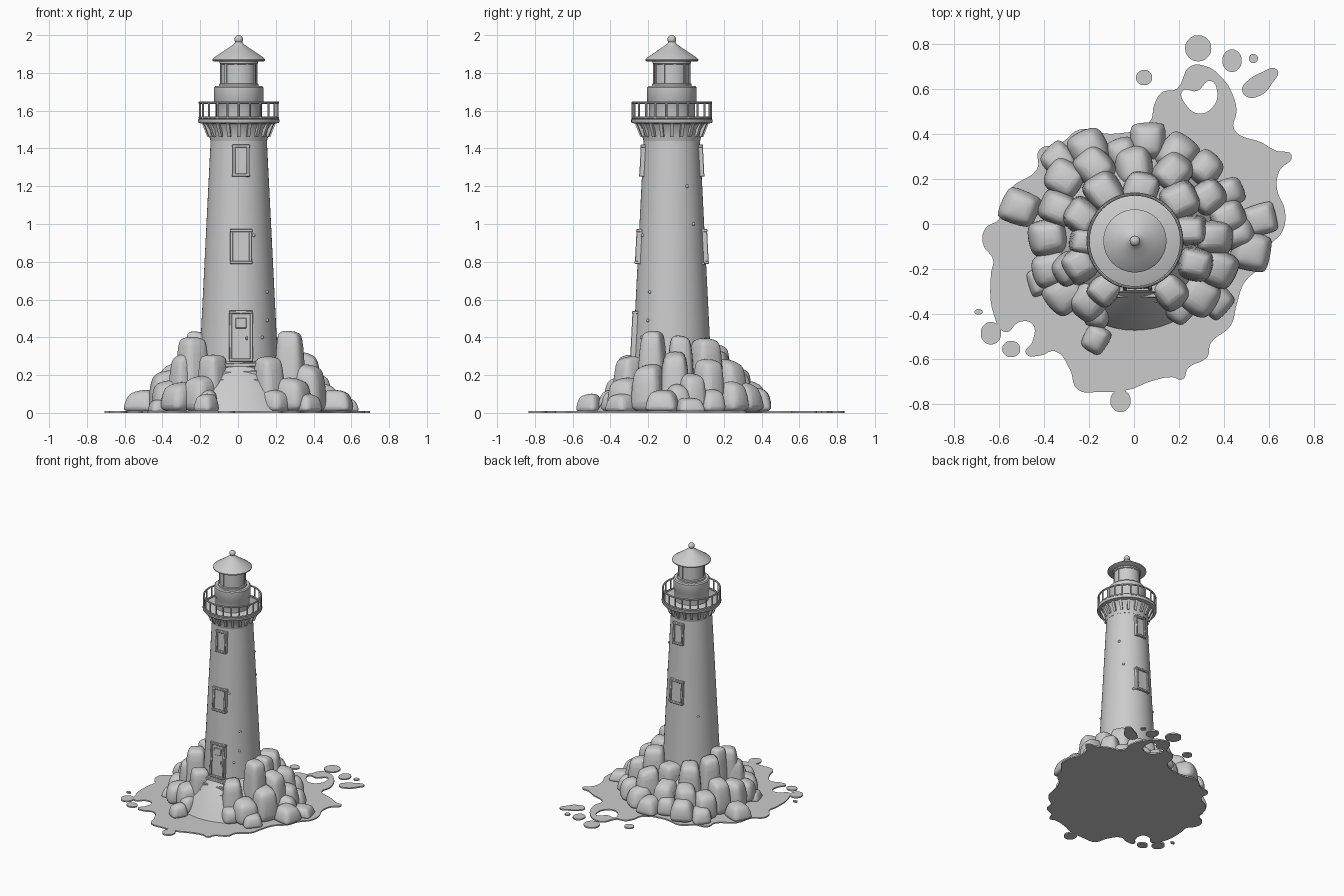
import bpy, bmesh, math, random
from mathutils import Matrix

if "Cube" in bpy.data.objects:
    bpy.data.objects.remove(bpy.data.objects["Cube"])

random.seed(4)
CX, CY = 0.004, -0.075          # tower axis
CENTRE = Matrix.Translation((CX, CY, 0))


def finish(name, bm, matrix=Matrix()):
    bmesh.ops.recalc_face_normals(bm, faces=bm.faces)
    me = bpy.data.meshes.new(name)
    bm.to_mesh(me)
    bm.free()
    ob = bpy.data.objects.new(name, me)
    ob.matrix_world = matrix
    bpy.context.collection.objects.link(ob)
    return ob


def lathe(name, profile, steps=64):
    bm = bmesh.new()
    vs = [bm.verts.new((r, 0, z)) for r, z in profile]
    es = [bm.edges.new(p) for p in zip(vs, vs[1:])]
    bmesh.ops.spin(bm, geom=vs + es, axis=(0, 0, 1), cent=(0, 0, 0),
                   angle=math.tau, steps=steps)
    bmesh.ops.remove_doubles(bm, verts=bm.verts, dist=1e-5)
    return finish(name, bm, CENTRE)


def box(bm, loc, size, matrix=Matrix()):
    bmesh.ops.create_cube(bm, size=1, matrix=matrix @ Matrix.Translation(loc)
                          @ Matrix.Diagonal((*size, 1)))


def around(n, offset=0):
    return [Matrix.Rotation(math.tau * (i + offset) / n, 4, 'Z') for i in range(n)]


def tower_r(z):
    return 0.221 - 0.05 * z


# Tower shaft with flared head and gallery deck
lathe("tower_shaft", [(0, 0.02), (0.22, 0.02), (tower_r(1.45), 1.45), (0, 1.45)])
lathe("gallery_deck", [(0, 1.44), (0.15, 1.44), (0.156, 1.465), (0.164, 1.50),
                       (0.185, 1.53), (0.212, 1.535), (0.215, 1.54), (0.215, 1.553),
                       (0.21, 1.557), (0, 1.557)])

# Brackets under the gallery
bm = bmesh.new()
for m in around(20):
    box(bm, (0.168, 0, 1.50), (0.026, 0.018, 0.075),
        m @ Matrix.Translation((0.168, 0, 1.5)) @ Matrix.Rotation(0.38, 4, 'Y')
        @ Matrix.Translation((-0.168, 0, -1.5)))
finish("gallery_brackets", bm, CENTRE)

# Railing
bm = bmesh.new()
for m in around(22, 0.5):
    bmesh.ops.create_cone(bm, cap_ends=True, segments=8, radius1=0.0055, radius2=0.0055,
                          depth=0.095, matrix=m @ Matrix.Translation((0.207, 0, 1.598)))
finish("railing_posts", bm, CENTRE)
for name, z in (("railing_top", 1.643), ("railing_bottom", 1.562)):
    bpy.ops.mesh.primitive_torus_add(location=(CX, CY, z), major_radius=0.207,
                                     minor_radius=0.0065, major_segments=64, minor_segments=8)
    bpy.context.object.name = name

# Watch room, lantern room, roof and finial
lathe("watch_room", [(0, 1.55), (0.122, 1.55), (0.122, 1.635), (0.131, 1.65),
                     (0.131, 1.722), (0.124, 1.73), (0, 1.73)])
lathe("lantern_room", [(0, 1.72), (0.105, 1.72), (0.105, 1.742), (0.094, 1.745),
                       (0.094, 1.845), (0.102, 1.85), (0.102, 1.87), (0, 1.87)])
bm = bmesh.new()
for m in around(10, 0.25):
    box(bm, (0.094, 0, 1.795), (0.01, 0.012, 0.12), m)
finish("lantern_bars", bm, CENTRE)
lathe("roof", [(0, 1.86), (0.132, 1.86), (0.14, 1.865), (0.14, 1.872), (0.13, 1.882),
               (0.085, 1.912), (0.045, 1.939), (0.023, 1.955), (0.018, 1.965), (0, 1.965)])
bpy.ops.mesh.primitive_uv_sphere_add(segments=24, ring_count=14, radius=0.023,
                                     location=(CX, CY, 1.977))
bpy.context.object.name = "finial"


# Framed openings that lie against the sloping wall
def opening(name, zc, w, h, back=False, door=False):
    bm = bmesh.new()
    t = 0.016
    for s in (-1, 1):
        box(bm, (s * (w - t) / 2, 0, 0), (t, 0.04, h))
        box(bm, (0, 0, s * (h - t) / 2), (w + 0.004, 0.043, t))
    box(bm, (0, 0.010, 0), (w - t, 0.04, h - t))
    if door:
        box(bm, (0, -0.011, 0.07), (0.06, 0.012, 0.055))
        box(bm, (0.03, -0.012, -0.01), (0.01, 0.012, 0.02))
    ob = finish(name, bm, CENTRE @ Matrix.Rotation(math.pi if back else 0, 4, 'Z')
                @ Matrix.Translation((-0.006 if back else 0.012, -tower_r(zc) + 0.006, zc))
                @ Matrix.Rotation(-0.05, 4, 'X'))
    ob.modifiers.new("soft", 'BEVEL').width = 0.003


opening("door", 0.405, 0.125, 0.27, door=True)
for back in (False, True):
    side = "back" if back else "front"
    opening("window_low_" + side, 0.88, 0.115, 0.185, back)
    opening("window_high_" + side, 1.335, 0.09, 0.17, back)

# Small knobs on the wall
bm = bmesh.new()
for a, z in ((-63, 0.94), (-40, 0.49), (-52, 0.40), (30, 1.2), (42, 1.0), (-38, 0.64),
             (65, 0.79), (140, 0.7)):
    m = Matrix.Rotation(math.radians(a), 4, 'Z') @ Matrix.Translation((tower_r(z), 0, z))
    bmesh.ops.create_icosphere(bm, subdivisions=2, radius=0.009, matrix=m)
finish("wall_knobs", bm, CENTRE)

# Steps up to the door
bm = bmesh.new()
for i in range(6):
    top, front = 0.265 - 0.042 * i, -0.305 - 0.023 * i
    box(bm, (0.012 - 0.002 * i, (front - 0.25) / 2, top - 0.012), (0.2, -0.25 - front, 0.024),
        Matrix.Rotation(random.uniform(-0.03, 0.03), 4, 'Y'))
    box(bm, (0.01, (front - 0.23) / 2, top / 2), (0.18, -0.24 - front, top - 0.02))
finish("steps", bm).modifiers.new("soft", 'BEVEL').width = 0.005

# Rocks: mound core, then rings of rounded boulders (x, y, size, top)
lathe("rock_core", [(0, 0.005), (0.4, 0.005), (0.35, 0.09), (0.27, 0.2), (0.2, 0.28), (0, 0.28)])
INNER = [(-0.13, 0.14, 0.16, 0.36), (-0.23, 0.03, 0.15, 0.39), (-0.24, -0.18, 0.15, 0.40),
         (-0.135, -0.29, 0.13, 0.30), (0.03, 0.15, 0.16, 0.33), (0.25, -0.03, 0.14, 0.40),
         (0.27, -0.18, 0.14, 0.42), (0.165, -0.30, 0.14, 0.29), (0.2, 0.1, 0.16, 0.38),
         (-0.22, -0.08, 0.12, 0.42)]
MID = [(-0.34, 0.07, 0.15, 0.26), (-0.38, -0.06, 0.16, 0.22), (-0.37, -0.2, 0.16, 0.17),
       (-0.31, -0.31, 0.16, 0.16), (-0.2, -0.34, 0.16, 0.19), (-0.31, 0.2, 0.16, 0.20),
       (0.33, 0.12, 0.15, 0.28), (0.36, -0.06, 0.15, 0.31), (0.37, -0.2, 0.16, 0.25),
       (0.29, -0.32, 0.17, 0.18), (0.2, -0.37, 0.13, 0.12), (-0.18, 0.25, 0.17, 0.24),
       (0.17, 0.23, 0.16, 0.27), (0.0, 0.25, 0.17, 0.23), (-0.29, -0.2, 0.14, 0.31),
       (0.42, 0.03, 0.14, 0.20)]
OUTER = [(-0.33, 0.28, 0.15, 0.12), (-0.2, 0.33, 0.18, 0.17), (-0.05, 0.31, 0.15, 0.14),
         (0.06, 0.37, 0.16, 0.13), (0.19, 0.31, 0.17, 0.16), (0.32, 0.25, 0.15, 0.16),
         (0.56, 0.02, 0.14, 0.08), (0.52, -0.12, 0.17, 0.12), (-0.17, -0.51, 0.12, 0.10),
         (-0.51, 0.07, 0.16, 0.12), (-0.41, -0.25, 0.12, 0.07), (0.36, -0.34, 0.14, 0.10),
         (-0.16, -0.40, 0.12, 0.12), (0.42, 0.14, 0.13, 0.12), (0.46, -0.04, 0.15, 0.15)]
for ring, rocks in enumerate((INNER, MID, OUTER)):
    for n, (x, y, s, top) in enumerate(rocks):
        bm = bmesh.new()
        box(bm, (0, 0, top * 0.52), (s * 1.15, s * 1.08, top * 1.04))
        for v in bm.verts:
            upper = v.co.z > top / 2
            k = (0.9, 0.84, 0.72)[ring] if upper else 1.06
            v.co.x *= k * random.uniform(0.9, 1.1)
            v.co.y *= k * random.uniform(0.9, 1.1)
            if upper:
                v.co.z *= random.uniform(0.95, 1.03) - (0.8 * v.co.x if ring else 0)
        bmesh.ops.bevel(bm, geom=bm.edges[:], offset=min(s, top) * 0.22, segments=1,
                        affect='EDGES', profile=0.5)
        turn = math.atan2(y - CY, x) + random.uniform(-0.25, 0.25)
        ob = finish(f"rock_{'abc'[ring]}{n + 1:02d}", bm,
                    Matrix.Translation((x, y, 0)) @ Matrix.Rotation(turn, 4, 'Z'))
        sub = ob.modifiers.new("round", 'SUBSURF')
        sub.levels = sub.render_levels = 2

# Water sheet: traced outline, a hole and droplets, as filled curves
SHORE = [(.25, .70), (.32, .70), (.39, .65), (.44, .57), (.455, .5), (.445, .42), (.57, .36),
         (.63, .325), (.70, .305), (.645, .235), (.635, .155), (.67, .06), (.66, -.03),
         (.6, -.10), (.57, -.18), (.49, -.26), (.455, -.36), (.43, -.45), (.34, -.53),
         (.325, -.59), (.24, -.64), (.215, -.69), (.17, -.68), (.07, -.7), (-.02, -.735),
         (-.15, -.745), (-.25, -.735), (-.285, -.645), (-.35, -.565), (-.42, -.585),
         (-.48, -.575), (-.45, -.52), (-.45, -.445), (-.51, -.435), (-.57, -.48),
         (-.62, -.41), (-.635, -.22), (-.625, -.16), (-.67, -.09), (-.66, -.02), (-.6, .02),
         (-.55, .155), (-.43, .245), (-.42, .33), (-.33, .355), (-.24, .42), (-.1, .40),
         (.07, .455), (.09, .53), (.125, .585), (.19, .60)]
HOLE = [(.37, .58), (.35, .52), (.29, .49), (.23, .53), (.215, .59), (.28, .59), (.34, .635)]
DROPS = [(.285, .78, .058, .058), (.045, .65, .036, .034), (.435, .725, .043, .05),
         (.53, .735, .02, .02), (-.635, -.485, .045, .05), (-.545, -.555, .04, .036),
         (-.69, -.39, .018, .012), (-.06, -.785, .045, .05)]
LONG_DROP = [(.48, .60), (.50, .565), (.56, .57), (.61, .62), (.635, .685), (.56, .67), (.51, .64)]


def water(name, loops):
    cu = bpy.data.curves.new(name, 'CURVE')
    cu.dimensions, cu.fill_mode = '2D', 'BOTH'
    cu.extrude, cu.resolution_u = 0.005, 5
    for pts in loops:
        sp = cu.splines.new('BEZIER')
        sp.bezier_points.add(len(pts) - 1)
        for bp, (x, y) in zip(sp.bezier_points, pts):
            bp.co = (x, y, 0)
            bp.handle_left_type = bp.handle_right_type = 'AUTO'
        sp.use_cyclic_u = True
    ob = bpy.data.objects.new(name, cu)
    ob.location.z = 0.005
    bpy.context.collection.objects.link(ob)
    bpy.ops.object.select_all(action='DESELECT')
    ob.select_set(True)
    bpy.context.view_layer.objects.active = ob
    bpy.ops.object.convert(target='MESH')


rings = [[(x + a * math.cos(i * math.pi / 4), y + b * math.sin(i * math.pi / 4))
          for i in range(8)] for x, y, a, b in DROPS]
water("water_sheet", [SHORE, HOLE])
water("water_drops", rings + [LONG_DROP])

# Smooth shading with crisp edges
for ob in bpy.context.collection.objects:
    ob.select_set(ob.type == 'MESH')
    bpy.context.view_layer.objects.active = ob
bpy.ops.object.shade_smooth_by_angle(angle=math.radians(40))
